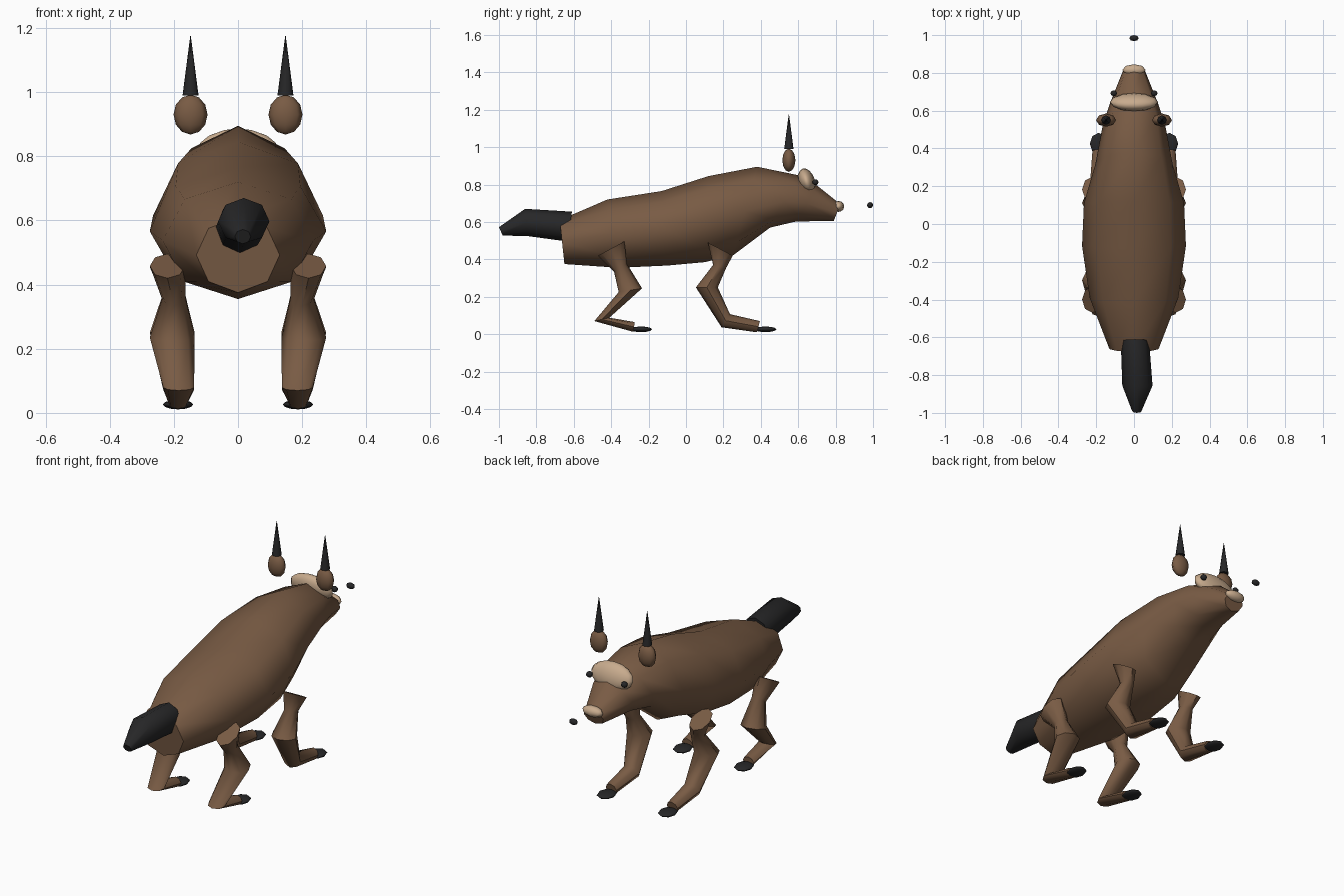
import bpy, bmesh, math
from mathutils import Vector

if "Cube" in bpy.data.objects:
    bpy.data.objects.remove(bpy.data.objects["Cube"], do_unlink=True)


def material(name, color):
    m = bpy.data.materials.new(name)
    m.use_nodes = True
    m.diffuse_color = (*color, 1)
    bsdf = m.node_tree.nodes["Principled BSDF"]
    bsdf.inputs["Base Color"].default_value = (*color, 1)
    bsdf.inputs["Roughness"].default_value = 0.9
    return m


BROWN = material("brown fur", (0.19, 0.105, 0.058))
BLACK = material("black", (0.02, 0.02, 0.021))
TAN = material("tan fur", (0.58, 0.41, 0.27))


def finish(bm, name, mat, angle=62):
    bmesh.ops.recalc_face_normals(bm, faces=bm.faces)
    me = bpy.data.meshes.new(name)
    bm.to_mesh(me)
    bm.free()
    me.materials.append(mat)
    ob = bpy.data.objects.new(name, me)
    bpy.context.collection.objects.link(ob)
    bpy.ops.object.select_all(action='DESELECT')
    ob.select_set(True)
    bpy.context.view_layer.objects.active = ob
    bpy.ops.object.shade_smooth_by_angle(angle=math.radians(angle))
    return ob


def loft(name, mat, rings, sides=8, side=1, angle=62):
    """Rings: lower/back (y, z), upper/front (y, z), half width, centre x."""
    bm = bmesh.new()
    loops = []
    for a, b, w, cx in rings:
        a, b = Vector((side * cx, *a)), Vector((side * cx, *b))
        mid, up = (a + b) / 2, (b - a) / 2
        loop = []
        for i in range(sides):
            t = math.tau * i / sides
            loop.append(bm.verts.new(mid + up * math.cos(t) + Vector((w * math.sin(t), 0, 0))))
        loops.append(loop)
    for p, q in zip(loops, loops[1:]):
        for i in range(sides):
            j = (i + 1) % sides
            bm.faces.new((p[i], p[j], q[j], q[i]))
    bm.faces.new(loops[0])
    bm.faces.new(loops[-1])
    return finish(bm, name, mat, angle)


def ball(name, mat, centre, radii, tilt=0, seg=8, rows=6):
    bm = bmesh.new()
    bmesh.ops.create_uvsphere(bm, u_segments=seg, v_segments=rows, radius=1)
    ob = finish(bm, name, mat)
    ob.location, ob.scale, ob.rotation_euler.x = centre, radii, tilt
    return ob


# Body, neck and head in one lofted skin
loft("body", BROWN, [
    ((-0.65, 0.375), (-0.675, 0.61), 0.13, 0),
    ((-0.36, 0.355), (-0.42, 0.72), 0.235, 0),
    ((-0.10, 0.367), (-0.13, 0.765), 0.275, 0),
    ((0.10, 0.385), (0.12, 0.845), 0.265, 0),
    ((0.25, 0.42), (0.38, 0.895), 0.205, 0),
    ((0.45, 0.57), (0.60, 0.85), 0.165, 0),
    ((0.59, 0.603), (0.70, 0.795), 0.125, 0),
    ((0.79, 0.605), (0.825, 0.695), 0.06, 0),
])

# Tail
loft("tail", BLACK, [
    ((-0.63, 0.495), (-0.61, 0.655), 0.075, 0.005),
    ((-0.85, 0.525), (-0.86, 0.67), 0.08, 0.018),
    ((-0.98, 0.527), (-1.0, 0.572), 0.025, 0.015),
])

# Face markings and nose
ball("brow_band", TAN, (0, 0.645, 0.815), (0.128, 0.045, 0.073), 0.3, 12, 8)
ball("muzzle", TAN, (0, 0.815, 0.683), (0.062, 0.031, 0.029))
ball("nose", BLACK, (0, 0.984, 0.69), (0.025, 0.016, 0.016))

FRONT_LEG = [
    ((0.117, 0.49), (0.25, 0.42), 0.055, 0.22),
    ((0.145, 0.37), (0.215, 0.355), 0.037, 0.2),
    ((0.053, 0.25), (0.17, 0.25), 0.07, 0.205),
    ((0.19, 0.037), (0.235, 0.107), 0.048, 0.185),
    ((0.38, 0.01), (0.395, 0.07), 0.033, 0.187),
]
HIND_LEG = [
    ((-0.47, 0.42), (-0.33, 0.496), 0.055, 0.22),
    ((-0.385, 0.335), (-0.315, 0.375), 0.037, 0.2),
    ((-0.36, 0.225), (-0.235, 0.245), 0.07, 0.205),
    ((-0.49, 0.07), (-0.41, 0.088), 0.048, 0.185),
    ((-0.28, 0.012), (-0.275, 0.065), 0.033, 0.187),
]

# Paired parts
for side, label in ((1, "left"), (-1, "right")):
    loft(f"front_leg_{label}", BROWN, FRONT_LEG, 8, side, 50)
    loft(f"hind_leg_{label}", BROWN, HIND_LEG, 8, side, 50)
    ball(f"front_toe_{label}", BLACK, (side * 0.187, 0.425, 0.026), (0.047, 0.058, 0.015))
    ball(f"hind_toe_{label}", BLACK, (side * 0.187, -0.24, 0.026), (0.047, 0.058, 0.015))
    ball(f"eye_{label}", BLACK, (side * 0.107, 0.692, 0.812), (0.018, 0.016, 0.016))
    ball(f"ear_{label}", BROWN, (side * 0.148, 0.55, 0.93), (0.053, 0.035, 0.062))
    bm = bmesh.new()
    bmesh.ops.create_cone(bm, cap_ends=True, segments=8, radius1=0.025, radius2=0.001, depth=0.185)
    horn = finish(bm, f"ear_tip_{label}", BLACK)
    horn.location = (side * 0.148, 0.55, 1.082)
